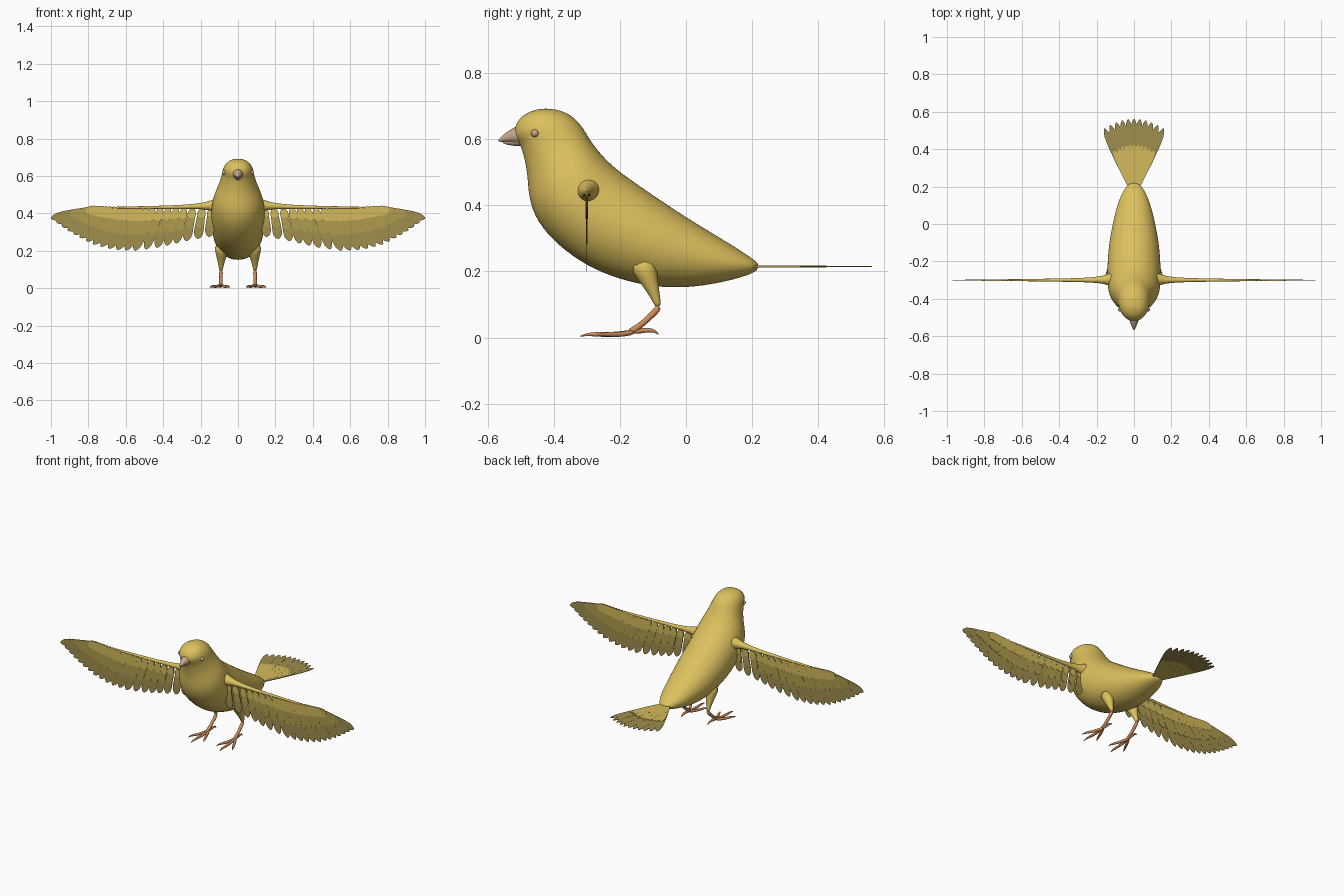
import bpy, bmesh, math
from mathutils import Vector

if "Cube" in bpy.data.objects:
    bpy.data.objects.remove(bpy.data.objects["Cube"])


def material(name, rgb):
    m = bpy.data.materials.new(name)
    m.diffuse_color = (*rgb, 1)
    m.use_nodes = True
    m.node_tree.nodes["Principled BSDF"].inputs["Base Color"].default_value = m.diffuse_color
    return m


BODY = material("body yellow", (0.72, 0.53, 0.11))
LIGHT = material("light feather", (0.66, 0.49, 0.105))
MID = material("middle feather", (0.43, 0.33, 0.075))
DARK = material("dark feather", (0.35, 0.27, 0.075))
LEG = material("leg orange", (0.62, 0.27, 0.11))
BEAK = material("beak tan", (0.55, 0.39, 0.25))


def finish(bm, name, mat, smooth=True, subsurf=0, mirror=False):
    bmesh.ops.recalc_face_normals(bm, faces=bm.faces)
    for f in bm.faces:
        f.smooth = smooth
    me = bpy.data.meshes.new(name)
    bm.to_mesh(me)
    bm.free()
    me.materials.append(mat)
    ob = bpy.data.objects.new(name, me)
    bpy.context.collection.objects.link(ob)
    if mirror:
        mod = ob.modifiers.new("mirror", 'MIRROR')
        mod.use_mirror_merge = False
    if subsurf:
        mod = ob.modifiers.new("smooth", 'SUBSURF')
        mod.levels = mod.render_levels = subsurf
    return ob


def loft(bm, rings):
    """Skin a list of point rings and cap the ends."""
    loops = [[bm.verts.new(p) for p in r] for r in rings]
    n = len(loops[0])
    for a, b in zip(loops, loops[1:]):
        for i in range(n):
            bm.faces.new((a[i], a[(i + 1) % n], b[(i + 1) % n], b[i]))
    for end in (loops[0], loops[-1]):
        bm.faces.new(end)


def tube(bm, path, n=10):
    """Round tapering tube; path holds (x, y, z, radius)."""
    pts = [Vector(p[:3]) for p in path]
    rings = []
    for i, p in enumerate(pts):
        d = pts[min(i + 1, len(pts) - 1)] - pts[max(i - 1, 0)]
        q = d.to_track_quat('Z', 'Y')
        r = path[i][3]
        rings.append([p + q @ Vector((r * math.cos(2 * math.pi * k / n),
                                      r * math.sin(2 * math.pi * k / n), 0)) for k in range(n)])
    loft(bm, rings)


def sample(path, t):
    """Point at fraction t along evenly weighted path points."""
    u = t * (len(path) - 1)
    i = min(int(u), len(path) - 2)
    return Vector(path[i]).lerp(Vector(path[i + 1]), u - i)


BLADE = [(0, .5), (.45, .92), (.75, 1), (.88, .85), (.96, .5), (1, .12)]


def feather(bm, root, tip, width, normal, thick):
    """Flat rounded blade from root to tip."""
    d = tip - root
    side = d.cross(normal).normalized() * width / 2
    outline = [root + d * t + side * w for t, w in BLADE]
    outline += [root + d * t - side * w for t, w in reversed(BLADE)]
    off = normal * thick / 2
    loft(bm, [[p - off for p in outline], [p + off for p in outline]])


# body and head: tilted elliptical rings (lower y, z, upper y, z, half width)
RINGS = [
    (.218, .205, .221, .222, .018), (.19, .188, .20, .241, .05), (.10, .164, .13, .286, .087),
    (0, .149, .03, .346, .112), (-.10, .152, -.07, .411, .132), (-.20, .174, -.15, .467, .141),
    (-.30, .214, -.20, .502, .144), (-.39, .279, -.24, .537, .144), (-.452, .35, -.27, .572, .137),
    (-.477, .42, -.287, .595, .120), (-.479, .49, -.301, .618, .101), (-.491, .55, -.316, .642, .089),
    (-.502, .585, -.336, .664, .084), (-.518, .605, -.36, .680, .078), (-.521, .63, -.39, .690, .066),
    (-.508, .658, -.42, .693, .048), (-.483, .679, -.45, .691, .022)]
bm = bmesh.new()
rings = []
for ay, az, by, bz, w in RINGS:
    a, b = Vector((0, ay, az)), Vector((0, by, bz))
    c, h = (a + b) / 2, (b - a) / 2
    rings.append([c + h * math.cos(k * math.pi / 12) + Vector((w * math.sin(k * math.pi / 12), 0, 0))
                  for k in range(24)])
loft(bm, rings)
finish(bm, "body", BODY, subsurf=2)

# beak halves
bm = bmesh.new()
tube(bm, [(0, -.49, .612, .032), (0, -.515, .611, .027), (0, -.535, .607, .018),
          (0, -.555, .600, .009), (0, -.569, .594, .002)], 14)
finish(bm, "upper_beak", BEAK, subsurf=1)
bm = bmesh.new()
tube(bm, [(0, -.49, .598, .022), (0, -.52, .594, .015), (0, -.54, .591, .009), (0, -.555, .590, .002)], 14)
finish(bm, "lower_beak", BEAK, subsurf=1)

# eyes
bm = bmesh.new()
bmesh.ops.create_uvsphere(bm, u_segments=16, v_segments=10, radius=.012)
bmesh.ops.translate(bm, verts=bm.verts, vec=(.074, -.457, .618))
finish(bm, "eyes", BEAK, mirror=True)

# wing arms
bm = bmesh.new()
tube(bm, [(.09, -.295, .443, .045), (.125, -.297, .443, .037), (.16, -.298, .441, .022),
          (.22, -.299, .438, .014), (.32, -.30, .434, .010), (.5, -.30, .432, .007),
          (.68, -.30, .431, .005), (.78, -.30, .426, .002)], 14)
finish(bm, "wing_arms", BODY, subsurf=1, mirror=True)

# wing feathers: three layers, the shorter ones thicker so they show on both faces
Y = -.30
ROOTS = [(x, Y, .428) for x in (.14, .26, .36, .46, .53, .59, .64, .69, .73)]
TIPS = [(x, Y, z) for x, z in ((.155, .275), (.30, .248), (.42, .219), (.56, .20), (.67, .207),
                               (.77, .233), (.855, .275), (.93, .322), (1.0, .374))]
COUNT = 20
for name, part, mat, thick in (("flight_feathers", 1, DARK, .002),
                               ("middle_wing_feathers", .64, MID, .005),
                               ("upper_wing_feathers", .30, LIGHT, .008)):
    bm = bmesh.new()
    for i in range(COUNT):
        root, tip = sample(ROOTS, i / (COUNT - 1)), sample(TIPS, i / (COUNT - 1))
        tip = root.lerp(tip, part)
        lift = Vector((0, .0004 * (i % 2), 0))
        feather(bm, root + lift, tip + lift, .050 if part == 1 else .046, Vector((0, 1, 0)), thick)
    finish(bm, name, mat, smooth=False, mirror=True)

# tail fan: long dark feathers with short light ones over them
for name, part, mat, thick in (("tail_feathers", 1, DARK, .002), ("tail_cover_feathers", .62, LIGHT, .006)):
    bm = bmesh.new()
    for i in range(11):
        u = i / 5 - 1
        root = Vector((.022 * u, .20, .215 + .0004 * (i % 2)))
        tip = Vector((.158 * u, .562 - .052 * u * u, root.z))
        feather(bm, root, root.lerp(tip, part), .040 if part == 1 else .030, Vector((0, 0, 1)), thick)
    finish(bm, name, mat, smooth=False)

# feathered thighs
bm = bmesh.new()
tube(bm, [(.085, -.135, .235, .045), (.088, -.118, .19, .034), (.090, -.102, .15, .021),
          (.091, -.090, .115, .013), (.091, -.083, .092, .009)], 14)
finish(bm, "thighs", BODY, subsurf=1, mirror=True)

# lower legs
bm = bmesh.new()
tube(bm, [(.091, -.086, .108, .010), (.091, -.081, .092, .012), (.091, -.095, .076, .010),
          (.092, -.13, .043, .009), (.092, -.155, .025, .011), (.092, -.175, .014, .010)])
finish(bm, "lower_legs", LEG, subsurf=1, mirror=True)

# toes with thin curved claws
bm = bmesh.new()
for x, y in ((.043, -.275), (.098, -.322), (.152, -.272)):
    a, b = Vector((.092, -.155)), Vector((x, y))
    path = []
    for t, z, r in ((0, .018, .009), (.25, .011, .008), (.5, .009, .008), (.72, .010, .007),
                    (.85, .010, .005), (1, .004, .0015)):
        p = a.lerp(b, t)
        path.append((p.x, p.y, z, r))
    tube(bm, path)
tube(bm, [(.092, -.165, .018, .009), (.091, -.135, .021, .008), (.090, -.108, .023, .007),
          (.090, -.094, .020, .005), (.090, -.082, .009, .0015)])
finish(bm, "toes", LEG, subsurf=1, mirror=True)
